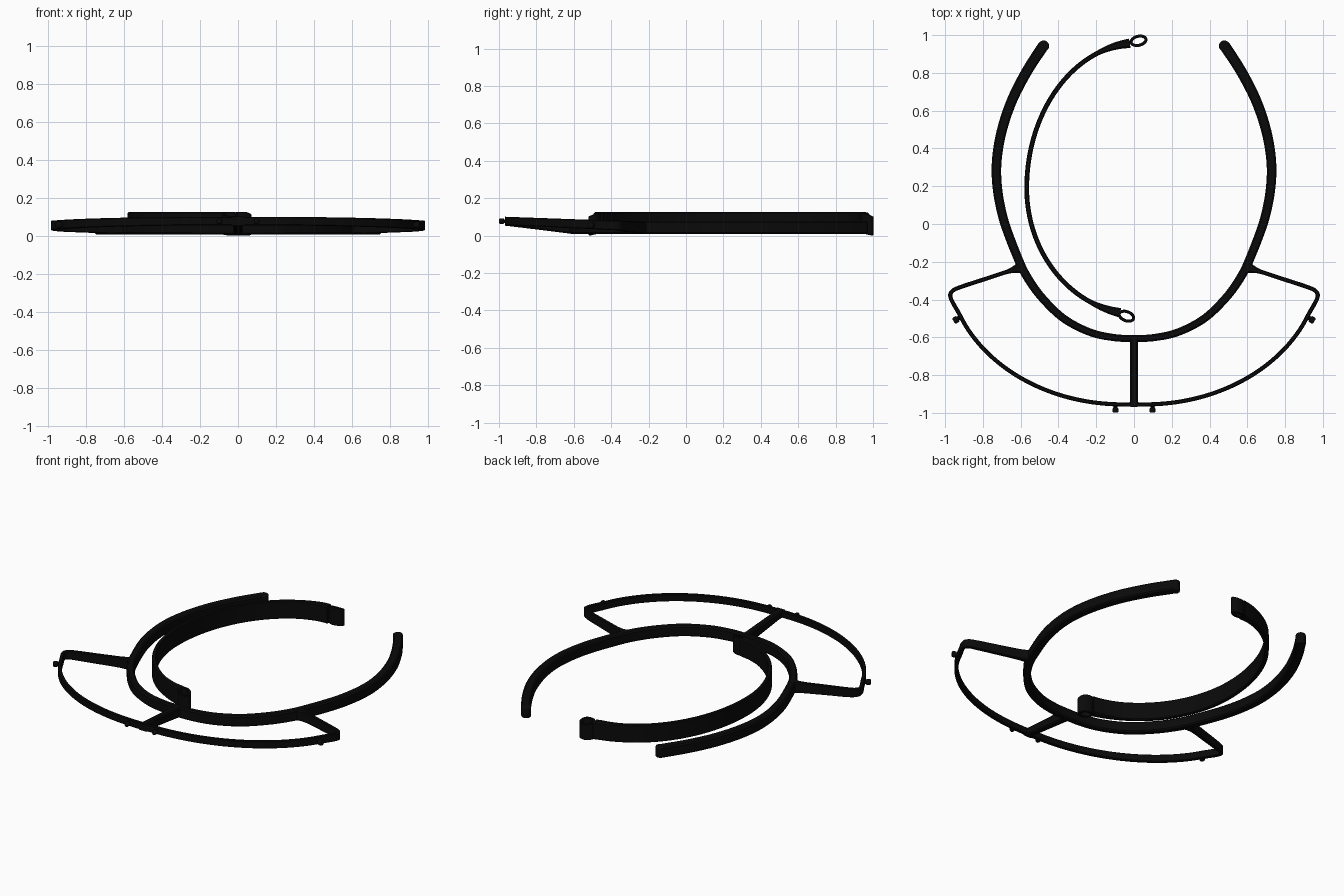
import bpy, bmesh, math
from mathutils import Vector

cube = bpy.data.objects.get("Cube")
if cube:
    bpy.data.objects.remove(cube, do_unlink=True)

black = bpy.data.materials.new("matte_black")
black.use_nodes = True
black.diffuse_color = (0.003, 0.003, 0.003, 1)
black.node_tree.nodes["Principled BSDF"].inputs["Base Color"].default_value = black.diffuse_color


def finish(bm, name):
    bmesh.ops.recalc_face_normals(bm, faces=bm.faces)
    mesh = bpy.data.meshes.new(name)
    bm.to_mesh(mesh)
    bm.free()
    obj = bpy.data.objects.new(name, mesh)
    bpy.context.collection.objects.link(obj)
    mesh.materials.append(black)
    bpy.ops.object.select_all(action='DESELECT')
    obj.select_set(True)
    bpy.context.view_layer.objects.active = obj
    bpy.ops.object.shade_smooth_by_angle(angle=math.radians(35))
    return obj


def smooth_path(points, steps=8):
    """Catmull-Rom curve through plan points."""
    p = [Vector(q) for q in points]
    p = [2 * p[0] - p[1]] + p + [2 * p[-1] - p[-2]]
    out = []
    for a, b, c, d in zip(p, p[1:], p[2:], p[3:]):
        for i in range(steps):
            t = i / steps
            out.append(0.5 * (2 * b + (c - a) * t + (2 * a - 5 * b + 4 * c - d) * t * t
                              + (3 * b - a - 3 * c + d) * t ** 3))
    return out + [p[-2]]


def ellipse(center, rx, ry, start, end, count):
    """Plan points on an elliptical arc, angles in degrees."""
    angles = [math.radians(start + (end - start) * i / count) for i in range(count + 1)]
    return [(center[0] + rx * math.cos(a), center[1] + ry * math.sin(a)) for a in angles]


def ribbon(name, path, width, heights, closed=False):
    """Upright strip; width(t) and heights(t, point) shape its chamfered section."""
    bm = bmesh.new()
    rings, n = [], len(path)
    for i, p in enumerate(path):
        before = path[i - 1] if closed or i else p
        after = path[(i + 1) % n] if closed or i < n - 1 else p
        d = (after - before).normalized()
        side = Vector((d.y, -d.x))
        t = i / (n - 1)
        w = width(t) / 2
        low, high = heights(t, p)
        c = min(w * 0.4, 0.008)
        section = [(-w, low + c), (c - w, low), (w - c, low), (w, low + c),
                   (w, high - c), (w - c, high), (c - w, high), (-w, high - c)]
        rings.append([bm.verts.new((*(p + side * s), z)) for s, z in section])
    pairs = list(zip(rings, rings[1:]))
    if closed:
        pairs.append((rings[-1], rings[0]))
    else:
        bm.faces.new(rings[0])
        bm.faces.new(rings[-1])
    for a, b in pairs:
        for k in range(8):
            m = (k + 1) % 8
            bm.faces.new((a[k], a[m], b[m], b[k]))
    return finish(bm, name)


def cylinder(name, start, end, radius, bevel=0.0):
    start, end = Vector(start), Vector(end)
    axis = end - start
    bm = bmesh.new()
    bmesh.ops.create_cone(bm, cap_ends=True, segments=20, radius1=radius,
                          radius2=radius, depth=axis.length)
    if bevel:
        rims = [e for e in bm.edges if abs(e.verts[0].co.z - e.verts[1].co.z) < 1e-5]
        bmesh.ops.bevel(bm, geom=rims, offset=bevel, segments=3, profile=.5, affect='EDGES')
    obj = finish(bm, name)
    obj.location = (start + end) / 2
    obj.rotation_euler = axis.to_track_quat('Z', 'Y').to_euler()


def peg(name, root, tip, radius):
    """Thin neck with a rounded head."""
    root, tip = Vector(root), Vector(tip)
    cylinder(name + "_neck", root, tip.lerp(root, .2), radius * .65)
    cylinder(name + "_head", tip + (root - tip).normalized() * .027, tip, radius, .006)


def mix(a, b, t):
    return a + (b - a) * min(max(t, 0), 1)


# Open head band, one continuous mirrored curve
half = [(.1, -.602), (.23, -.574), (.37, -.502), (.483, -.395), (.56, -.29), (.615, -.18),
        (.695, .04), (.728, .25), (.712, .44), (.656, .63), (.572, .8), (.479, .945)]
full = [(-x, y) for x, y in reversed(half)] + [(0, -.605)] + half
BAND_LOW, BAND_HIGH = 0.008, 0.077
ribbon("head_band", smooth_path(full),
       lambda t: mix(.036, .058, abs(t - .5) * 2),
       lambda t, p: (BAND_LOW, BAND_HIGH))

# Outer visor frame: side arm, rounded corner and front arc
arc = ([(.6, -.23), (.7, -.262), (.8, -.295), (.91, -.331), (.96, -.354), (.971, -.39)]
       + ellipse((.06, -.2), .93, .755, -21, -86, 10) + [(0, -.957)])


def frame_heights(t, p):
    if t < .3:
        k = t / .3
        return mix(BAND_LOW, .03, k), mix(BAND_HIGH, .08, k)
    k = (-.39 - p.y) / .56
    return mix(.03, .055, k), mix(.08, .1, k)


for side, s in (("left", 1), ("right", -1)):
    path = smooth_path([(s * x, y) for x, y in arc])
    ribbon(side + "_visor_frame", path,
           lambda t: .022 + .045 * max(0, 1 - t / .05) ** 2, frame_heights)
    cylinder(side + "_band_tip", (s * .478, .943, BAND_LOW), (s * .478, .943, BAND_HIGH),
             .029, .008)
    peg(side + "_front_peg", (s * .098, -.95, .077), (s * .098, -.999, .077), .015)
    peg(side + "_side_peg", (s * .908, -.486, .056), (s * .955, -.515, .056), .018)

# Centre stem joining band and frame, flared at both ends
ribbon("center_stem", smooth_path([(0, -.6), (0, -.78), (0, -.967)], 12),
       lambda t: .042 + .025 * max(0, 1 - min(t, 1 - t) / .09) ** 2,
       lambda t, p: (mix(BAND_LOW, .053, t), mix(BAND_HIGH, .101, t)))


# Loose rear strap with an eyelet at each end
def strap_heights(t, p):
    edge = (abs(p.y - .24) - .71) / .05
    return mix(.01, 0, edge), mix(.125, .1, edge)


strap = (ellipse((.03, .19), .598, .77, 95, 180, 14)
         + ellipse((.03, .19), .598, .67, 180, 260, 14)[1:])
ribbon("rear_strap", smooth_path(strap, 4),
       lambda t: .025 + .025 * max(0, 1 - min(t, 1 - t) / .1), strap_heights)

for name, center, angle in (("back_eyelet", (.024, .97), 14), ("front_eyelet", (-.04, -.488), -20)):
    a = math.radians(angle)
    along, across = Vector((math.cos(a), math.sin(a))), Vector((-math.sin(a), math.cos(a)))
    loop = [Vector(center) + along * x + across * y
            for x, y in ellipse((0, 0), .04, .024, 0, 360, 32)[:-1]]
    ribbon(name, loop, lambda t: .016, strap_heights, closed=True)
